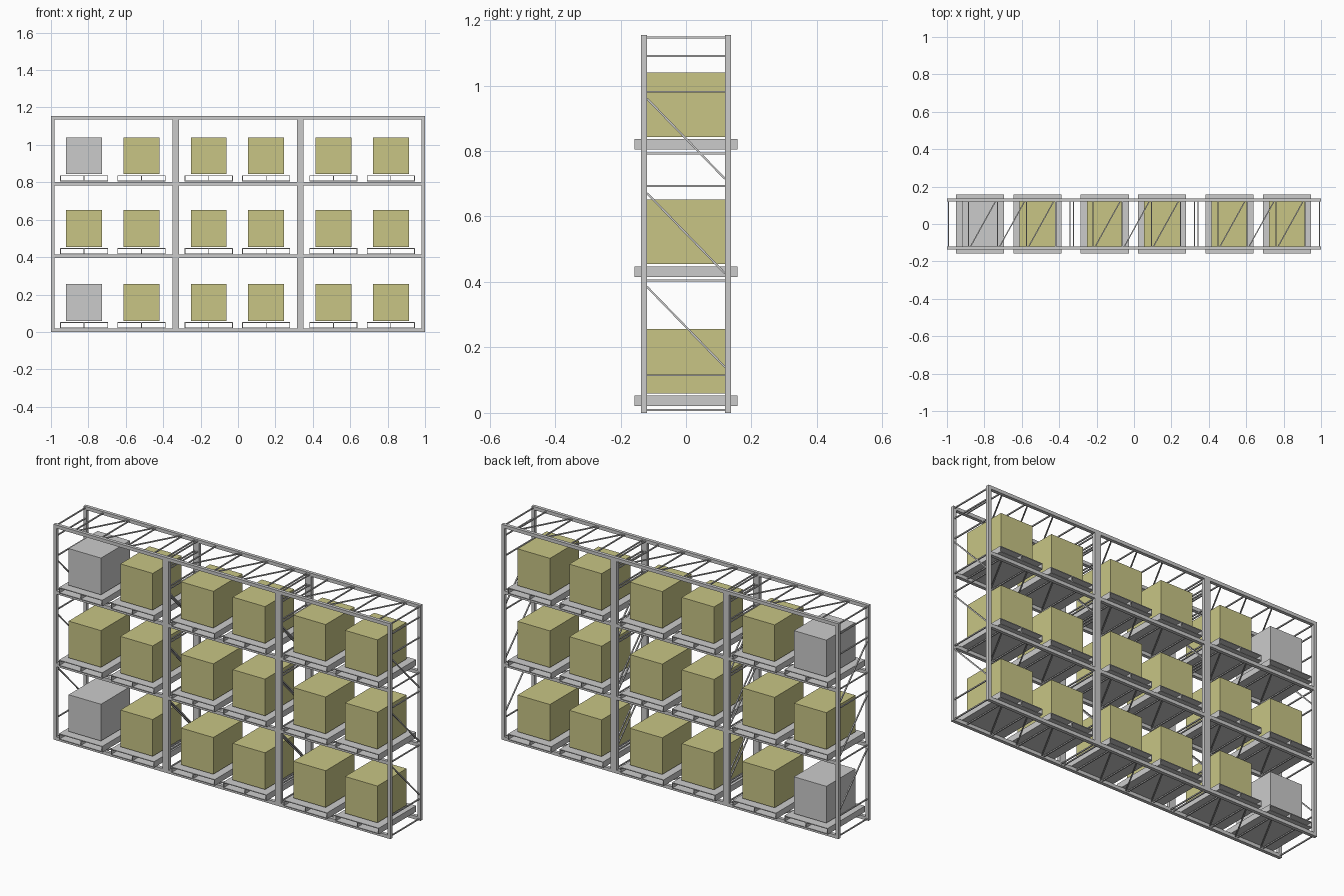
import bpy, bmesh
from mathutils import Vector, Matrix

if "Cube" in bpy.data.objects:
    bpy.data.objects.remove(bpy.data.objects["Cube"])

LEVELS = [0.009, 0.404, 0.793, 1.146]     # beam heights
BAY = 2 / 3
T = 0.018                                  # post / beam thickness
YP = 0.128                                 # post centre in y
BR = 0.006                                 # brace thickness


def add_box(bm, x, y, z):
    """Axis-aligned box from (min, max) pairs."""
    c = Vector([(a + b) / 2 for a, b in (x, y, z)])
    s = [b - a for a, b in (x, y, z)]
    bmesh.ops.create_cube(bm, size=1, matrix=Matrix.Translation(c) @ Matrix.Diagonal((*s, 1)))


def add_bar(bm, a, b, t=BR):
    """Square bar between two points."""
    a, b = Vector(a), Vector(b)
    d = b - a
    rot = d.to_track_quat('Z', 'Y').to_matrix().to_4x4()
    bmesh.ops.create_cube(bm, size=1, matrix=Matrix.Translation((a + b) / 2) @ rot
                          @ Matrix.Diagonal((t, t, d.length, 1)))


def finish(bm, name, mat=None):
    me = bpy.data.meshes.new(name)
    bm.to_mesh(me)
    bm.free()
    ob = bpy.data.objects.new(name, me)
    bpy.context.collection.objects.link(ob)
    if mat:
        me.materials.append(mat)
    return ob


carton = bpy.data.materials.new("carton_yellow")
carton.diffuse_color = (0.58, 0.56, 0.235, 1)
carton.use_nodes = True
carton.node_tree.nodes["Principled BSDF"].inputs["Base Color"].default_value = carton.diffuse_color

for i in range(3):
    x0 = -1 + i * BAY
    x1 = x0 + BAY

    # Posts and front/back beams
    bm = bmesh.new()
    for y in (-YP, YP):
        ys = (y - T / 2, y + T / 2)
        for xs in ((x0, x0 + T), (x1 - T, x1)):
            add_box(bm, xs, ys, (0, 1.155))
        for z in LEVELS:
            add_box(bm, (x0 + T, x1 - T), ys, (z - T / 2, z + T / 2))
    finish(bm, f"bay_frame_{i + 1}")

    # Side ladder bracing: rungs and diagonals
    bm = bmesh.new()
    yi = YP - T / 2
    for x in (x0 + T / 2, x1 - T / 2):
        for z in [0.115, 0.404, 0.693, 0.981, 1.09] + [LEVELS[0], LEVELS[2], LEVELS[3]]:
            add_bar(bm, (x, -yi, z), (x, yi, z))
        for z in (0.14, 0.426, 0.715):
            add_bar(bm, (x, -yi, z + 0.245), (x, yi, z))
    finish(bm, f"side_braces_{i + 1}")

    # Shelf bracing at every beam level
    bm = bmesh.new()
    rungs = [x0 + 0.115 + 0.1555 * k for k in range(4)]
    for z in LEVELS:
        for x in rungs:
            add_bar(bm, (x, -yi, z), (x, yi, z))
        for a, b in zip(rungs, rungs[1:]):
            add_bar(bm, (a + 0.012, -yi, z), (b - 0.012, yi, z))
    finish(bm, f"shelf_braces_{i + 1}")

    # Pallets and loads
    for lv in range(3):
        zb = LEVELS[lv] + 0.0115
        for k, off in enumerate((0.177, 0.484)):
            cx = x0 + off
            tag = f"{i + 1}_{lv + 1}_{k + 1}"
            bm = bmesh.new()
            w, d, h = 0.1285, 0.158, 0.032
            add_box(bm, (cx - w, cx + w), (-d, d), (zb + h - 0.004, zb + h))
            add_box(bm, (cx - w, cx + w), (-d, d), (zb, zb + 0.004))
            for sx in (cx - w + 0.002, cx, cx + w - 0.002):
                add_box(bm, (sx - 0.002, sx + 0.002), (-d, d), (zb + 0.004, zb + h - 0.004))
            finish(bm, "pallet_" + tag)
            bm = bmesh.new()
            add_box(bm, (cx - 0.096, cx + 0.096), (-0.123, 0.123), (zb + 0.039, zb + 0.236))
            plain = i == 0 and k == 0 and lv != 1
            finish(bm, "carton_" + tag, None if plain else carton)
